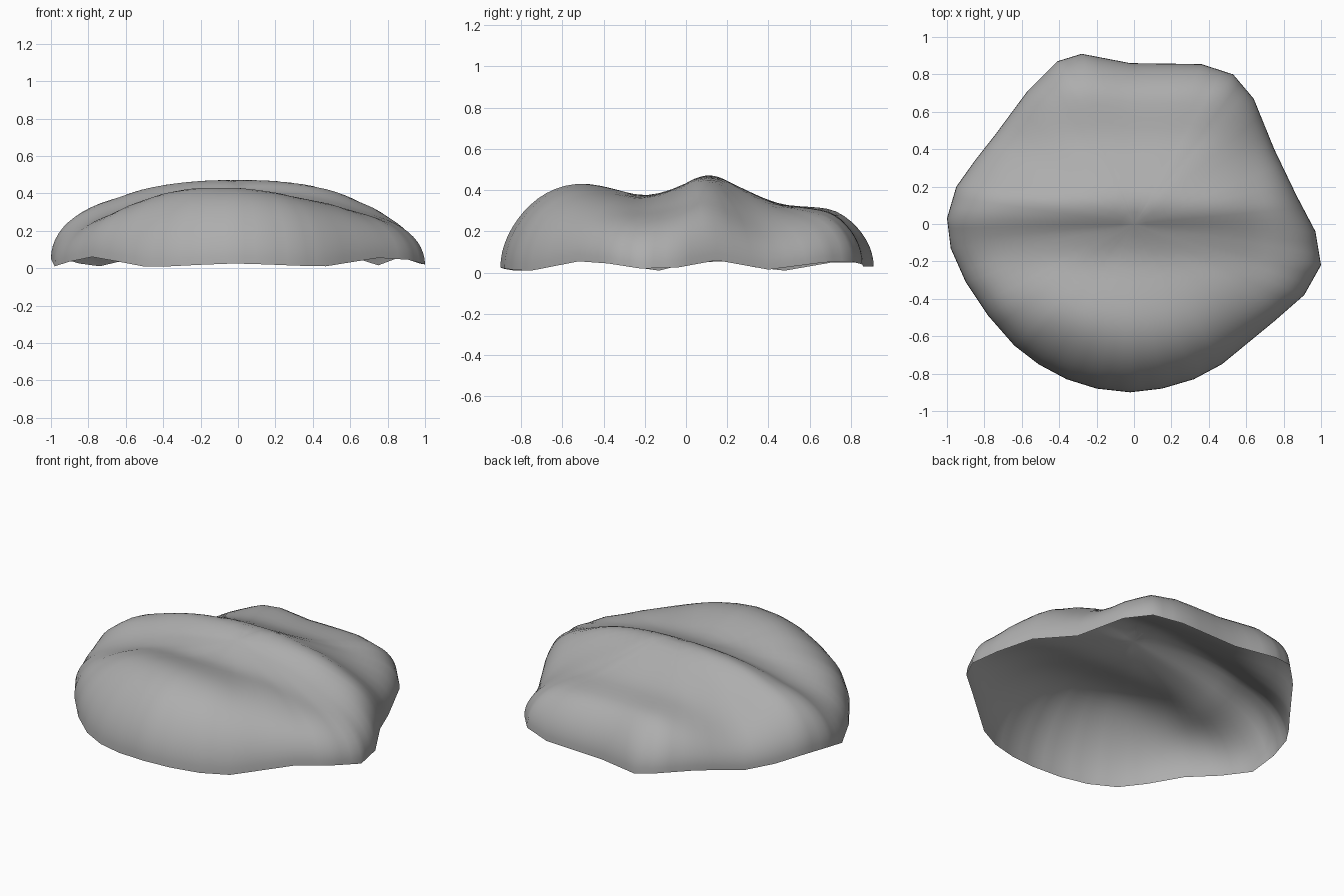
import bpy, bmesh, math

if "Cube" in bpy.data.objects:
    bpy.data.objects.remove(bpy.data.objects["Cube"])

# Rim of the open shell, counter-clockwise: x, y, z
RIM = [(-1, .03, .05), (-.98, -.13, .01), (-.9, -.31, .035), (-.78, -.49, .06), (-.64, -.65, .035),
       (-.51, -.75, .01), (-.36, -.83, .01), (-.2, -.88, .018), (-.02, -.9, .025), (.15, -.88, .02),
       (.32, -.83, .013), (.47, -.75, .01), (.75, -.52, .055), (.91, -.38, .045), (1, -.22, .02),
       (.97, -.04, .025), (.87, .15, .06), (.75, .4, .015), (.64, .67, .05), (.53, .8, .055),
       (.36, .855, .04), (-.02, .86, .03), (-.28, .91, .03), (-.41, .87, .05), (-.57, .71, .05),
       (-.74, .48, .01), (-.85, .34, .025), (-.95, .2, .055)]

# Crest height running front to back: y, z
PROFILE = [(-.95, .40), (-.75, .46), (-.6, .475), (-.48, .46), (-.34, .415), (-.2, .375),
           (-.05, .41), (.06, .465), (.14, .475), (.25, .42), (.45, .345), (.6, .355),
           (.73, .385), (.95, .36)]


def smooth_curve(points, v):
    """Hermite interpolation through the points"""
    v = min(max(v, points[0][0]), points[-1][0])
    i = max(k for k in range(len(points) - 1) if points[k][0] <= v)

    def slope(k):
        a, b = points[max(k - 1, 0)], points[min(k + 1, len(points) - 1)]
        return (b[1] - a[1]) / (b[0] - a[0])
    (x0, y0), (x1, y1) = points[i], points[i + 1]
    h = x1 - x0
    s = (v - x0) / h
    return (y0 * (1 + 2 * s) * (1 - s) ** 2 + h * slope(i) * s * (1 - s) ** 2
            + y1 * s * s * (3 - 2 * s) + h * slope(i + 1) * s * s * (s - 1))


def height(x, y, t, rim_z):
    edge = math.sqrt(max(0, 1 - t ** 4))
    side = 1 - .16 * min(1, abs(x) / .65) ** 2
    crest = smooth_curve(PROFILE, y) - .03
    # ridges soften towards both sides, front ridge slopes down to the right
    fade = .35 * min(1, abs(x)) ** 2
    if -.5 < y < .1:
        crest += fade * (.435 - crest)
    front = math.exp(-((y + .48) / .22) ** 2)
    crest -= .06 * max(0, x) * front
    crest += .02 * front * math.exp(-((x + .32) / .2) ** 2)
    crest -= .012 * front * math.exp(-(x / .25) ** 2)
    base = .03 + (rim_z - .03) * t * t
    return base + crest * side * edge


# Finer rim
SUB = 3
rim = []
for i, a in enumerate(RIM):
    b = RIM[(i + 1) % len(RIM)]
    for k in range(SUB):
        rim.append([a[j] + (b[j] - a[j]) * k / SUB for j in range(3)])

# Domed shell from concentric rings, closer together at the rim
RINGS = 22
bm = bmesh.new()
centre = bm.verts.new((0, 0, height(0, 0, 0, .03)))
rings = []
for r in range(1, RINGS + 1):
    t = math.sin(r / RINGS * math.pi / 2)
    rings.append([bm.verts.new((x * t, y * t, height(x * t, y * t, t, z))) for x, y, z in rim])
n = len(rim)
for i in range(n):
    j = (i + 1) % n
    bm.faces.new((centre, rings[0][i], rings[0][j]))
    for inner, outer in zip(rings, rings[1:]):
        bm.faces.new((inner[i], outer[i], outer[j], inner[j]))
# Even out small creases, keeping the rim fixed
inside = [v for v in bm.verts if not v.is_boundary and v not in rings[-2] and v not in rings[-3]]
for _ in range(2):
    bmesh.ops.smooth_vert(bm, verts=inside, factor=.4, use_axis_z=True)
for f in bm.faces:
    f.smooth = True
mesh = bpy.data.meshes.new("shell")
bm.to_mesh(mesh)
bm.free()

# Dark grey
grey = bpy.data.materials.new("dark_grey")
grey.diffuse_color = (.42, .42, .42, 1)
grey.use_nodes = True
grey.node_tree.nodes["Principled BSDF"].inputs["Base Color"].default_value = grey.diffuse_color
mesh.materials.append(grey)
shell = bpy.data.objects.new("ridged_shell", mesh)
bpy.context.collection.objects.link(shell)
